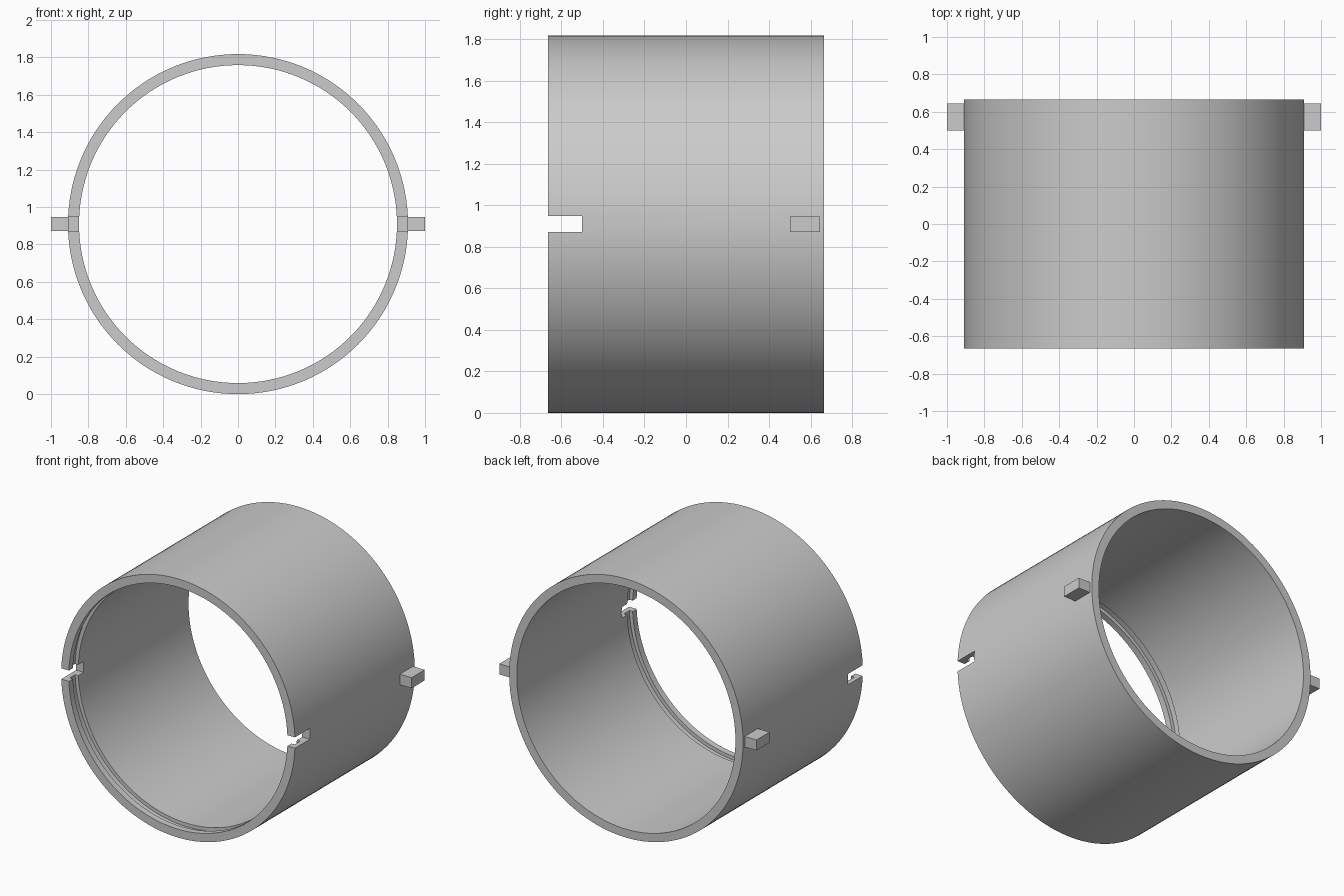
import bpy, bmesh, math

if "Cube" in bpy.data.objects:
    bpy.data.objects.remove(bpy.data.objects["Cube"])

R, RI, RG = 0.909, 0.85, 0.875      # outer, inner and groove radius
H, ZC = 0.665, 0.909                # half length, axis height
SEG = 128


def box(name, x0, x1, y0, y1, z0, z1):
    bm = bmesh.new()
    bmesh.ops.create_cube(bm, size=1)
    for v in bm.verts:
        v.co.x = x1 if v.co.x > 0 else x0
        v.co.y = y1 if v.co.y > 0 else y0
        v.co.z = z1 if v.co.z > 0 else z0
    me = bpy.data.meshes.new(name)
    bm.to_mesh(me)
    bm.free()
    ob = bpy.data.objects.new(name, me)
    bpy.context.collection.objects.link(ob)
    return ob


# Sleeve: wall section with a shallow inner groove, spun about the y axis
profile = [(R, -H), (R, H), (RI, H), (RI, -0.56), (RG, -0.56),
           (RG, -0.62), (RI, -0.62), (RI, -H)]
bm = bmesh.new()
rings = []
for i in range(SEG):
    a = 2 * math.pi * i / SEG
    rings.append([bm.verts.new((r * math.cos(a), y, ZC + r * math.sin(a)))
                  for r, y in profile])
n = len(profile)
for i in range(SEG):
    p, q = rings[i], rings[(i + 1) % SEG]
    for j in range(n):
        k = (j + 1) % n
        bm.faces.new((p[j], p[k], q[k], q[j]))
bmesh.ops.recalc_face_normals(bm, faces=bm.faces)
me = bpy.data.meshes.new("sleeve")
bm.to_mesh(me)
bm.free()
sleeve = bpy.data.objects.new("sleeve", me)
bpy.context.collection.objects.link(sleeve)

# Two slots in the front rim, cut by one bar running across the sleeve
cutter = box("slot_cutter", -1.1, 1.1, -0.8, -0.5, ZC - 0.038, ZC + 0.038)
mod = sleeve.modifiers.new("slots", 'BOOLEAN')
mod.object = cutter
mod.operation = 'DIFFERENCE'
mod.solver = 'EXACT'
bpy.context.view_layer.objects.active = sleeve
sleeve.select_set(True)
bpy.ops.object.modifier_apply(modifier="slots")
bpy.data.objects.remove(cutter)
bpy.ops.object.shade_smooth_by_angle(angle=math.radians(30))

# Locking pins on both sides near the back
for side, s in (("right", 1), ("left", -1)):
    x = sorted((s * 0.89, s * 1.0))
    box(side + "_pin", x[0], x[1], 0.5, 0.645, ZC - 0.037, ZC + 0.037)
